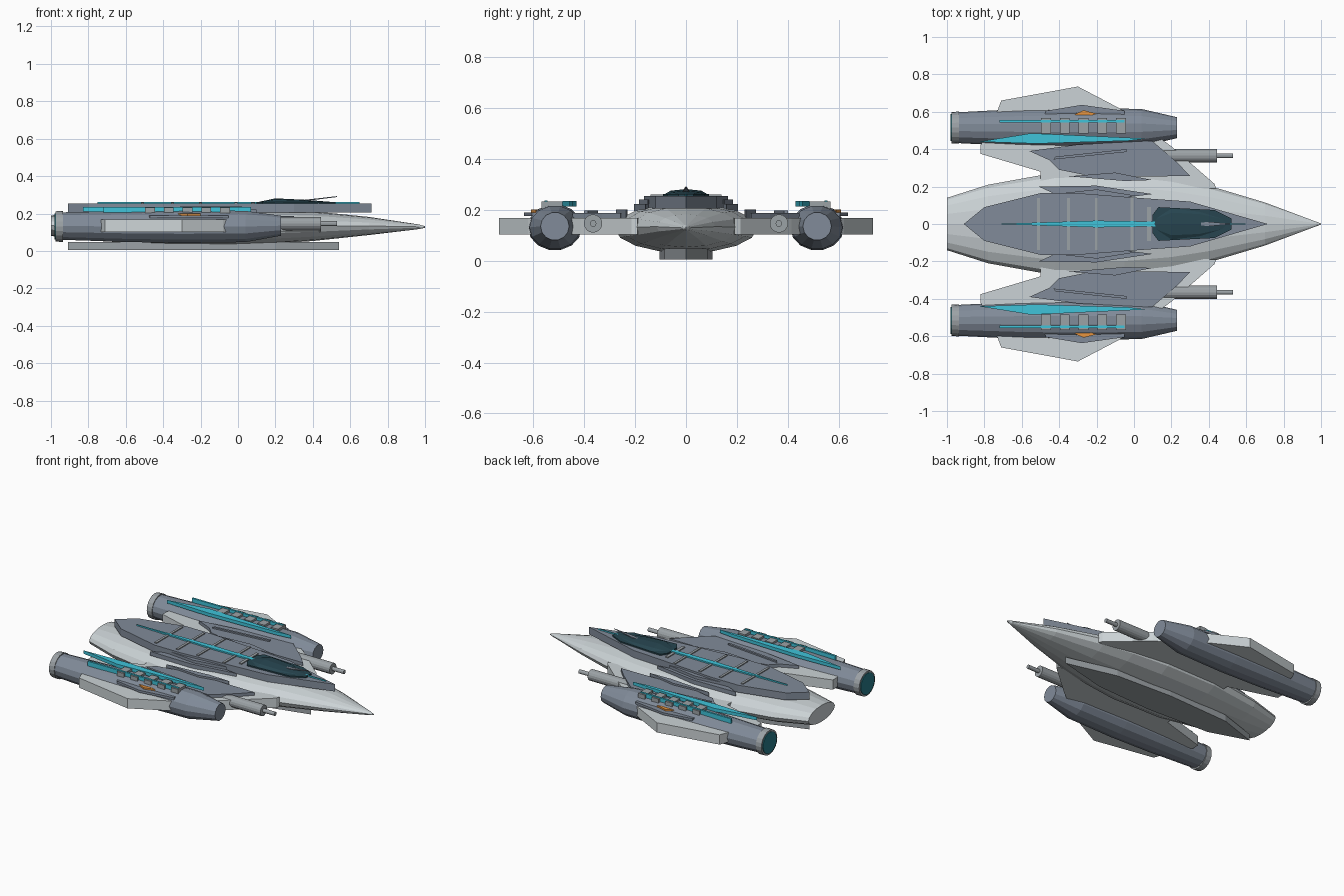
import bpy, bmesh
from math import sin, cos, pi


def material(name, rgb):
    m = bpy.data.materials.new(name)
    m.diffuse_color = (*rgb, 1)
    return m


LIGHT = material("light_hull", (0.60, 0.65, 0.67))
SLATE = material("slate", (0.22, 0.26, 0.32))
METAL = material("metal", (0.33, 0.36, 0.38))
CYAN = material("cyan_glow", (0.05, 0.55, 0.70))
TEAL = material("dark_glass", (0.02, 0.06, 0.08))
ENGINE = material("engine_glow", (0.02, 0.20, 0.25))
ORANGE = material("orange", (0.80, 0.30, 0.05))


def finish(name, bm, mat):
    bmesh.ops.recalc_face_normals(bm, faces=bm.faces)
    me = bpy.data.meshes.new(name)
    bm.to_mesh(me)
    bm.free()
    ob = bpy.data.objects.new(name, me)
    bpy.context.collection.objects.link(ob)
    me.materials.append(mat)
    return ob


def loft(name, stations, mat, y=0, n=12):
    """Skin elliptical sections (x, half width, z bottom, z top) along x."""
    bm = bmesh.new()
    rings = []
    for x, w, z0, z1 in stations:
        c, h = (z0 + z1) / 2, (z1 - z0) / 2
        rings.append([bm.verts.new((x, y + w * cos(2 * pi * i / n), c + h * sin(2 * pi * i / n)))
                      for i in range(n)])
    for a, b in zip(rings, rings[1:]):
        for i in range(n):
            j = (i + 1) % n
            bm.faces.new((a[i], a[j], b[j], b[i]))
    bm.faces.new(rings[0])
    bm.faces.new(rings[-1])
    return finish(name, bm, mat)


def plate(name, pts, z0, z1, mat, side=1, top=1.0):
    """Extruded outline in the xy plane; top < 1 tapers the upper face."""
    bm = bmesh.new()
    cx = sum(p[0] for p in pts) / len(pts)
    cy = sum(p[1] for p in pts) / len(pts)
    lo = [bm.verts.new((x, side * y, z0)) for x, y in pts]
    hi = [bm.verts.new((cx + (x - cx) * top, side * (cy + (y - cy) * top), z1)) for x, y in pts]
    bm.faces.new(lo)
    bm.faces.new(hi)
    for i in range(len(pts)):
        j = (i + 1) % len(pts)
        bm.faces.new((lo[i], lo[j], hi[j], hi[i]))
    return finish(name, bm, mat)


def sym(half):
    """Complete a half outline (y >= 0) across the centreline."""
    return half + [(x, -y) for x, y in reversed(half) if y > 0]


def bar(name, x0, x1, y0, y1, z0, z1, mat, side=1):
    return plate(name, [(x0, y0), (x1, y0), (x1, y1), (x0, y1)], z0, z1, mat, side)


# Central hull and keel
loft("main_hull", [(-1.0, 0.14, 0.08, 0.19), (-0.78, 0.21, 0.055, 0.205), (-0.42, 0.275, 0.035, 0.22),
                   (-0.05, 0.28, 0.03, 0.225), (0.2, 0.25, 0.04, 0.22), (0.4, 0.205, 0.053, 0.212),
                   (0.7, 0.115, 0.085, 0.182), (0.97, 0.014, 0.117, 0.141), (1.0, 0.003, 0.124, 0.132)],
     LIGHT, n=16)
plate("keel", sym([(0.54, 0), (0.2, 0.085), (-0.2, 0.105), (-0.65, 0.085), (-0.91, 0)]), 0.005, 0.048, METAL)

# Upper deck with ribs, spine and canopy
plate("upper_deck", sym([(0.715, 0), (0.3, 0.12), (0.02, 0.14), (-0.3, 0.165), (-0.5, 0.165),
                         (-0.8, 0.09), (-0.91, 0)]), 0.205, 0.253, SLATE)
for x in (-0.51, -0.35, -0.20, -0.01):
    bar("deck_rib", x - 0.008, x + 0.008, -0.14, 0.14, 0.25, 0.259, METAL)
bar("canopy_frame", 0.07, 0.09, -0.09, 0.09, 0.25, 0.259, METAL)
plate("spine_light", sym([(0.65, 0), (0.12, 0.013), (-0.2, 0.018), (-0.75, 0)]), 0.248, 0.262, CYAN)
plate("canopy", sym([(0.1, 0.05), (0.13, 0.09), (0.43, 0.075), (0.52, 0.03)]), 0.25, 0.262, TEAL)
loft("canopy_ridge", [(0.1, 0.03, 0.25, 0.26), (0.2, 0.085, 0.24, 0.281), (0.35, 0.075, 0.24, 0.274),
                      (0.5, 0.03, 0.25, 0.262)], TEAL, n=8)

# Raised sensor blade at the canopy tip
bm = bmesh.new()
bm.faces.new([bm.verts.new(p) for p in ((0.3, 0, 0.262), (0.4, 0.012, 0.272), (0.53, 0, 0.288), (0.4, -0.012, 0.272))])
blade = finish("sensor_blade", bm, SLATE)
blade.modifiers.new("thickness", "SOLIDIFY").thickness = 0.005

for s, tag in ((1, "left"), (-1, "right")):
    y = 0.515 * s
    # Wing running from the hull through the nacelle to the outer fin
    plate("wing_" + tag, [(0.44, 0.19), (0.43, 0.215), (0.2, 0.415), (-0.08, 0.62), (-0.30, 0.735),
                          (-0.71, 0.66), (-0.74, 0.58), (-0.82, 0.42), (-0.82, 0.375), (-0.5, 0.28),
                          (-0.5, 0.15)], 0.102, 0.167, LIGHT, s)
    # Dark armour over the wing root
    plate("wing_armour_" + tag, [(0.30, 0.257), (0.23, 0.33), (0.096, 0.445), (-0.3, 0.425), (-0.56, 0.39),
                                 (-0.45, 0.34), (-0.4, 0.29), (-0.2, 0.25)], 0.16, 0.188, SLATE, s)
    plate("wing_strip_" + tag, [(-0.43, 0.345), (-0.42, 0.36), (-0.04, 0.40), (-0.04, 0.385)],
          0.185, 0.197, SLATE, s)
    plate("hull_shard_" + tag, [(-0.35, 0.255), (-0.1, 0.275), (0.1, 0.235), (-0.05, 0.23)],
          0.165, 0.2, SLATE, s)
    plate("deck_shard_" + tag, [(-0.51, 0.2), (-0.2, 0.205), (0.1, 0.16), (-0.02, 0.145), (-0.4, 0.15)],
          0.195, 0.222, SLATE, s)
    plate("rear_shard_" + tag, [(-0.43, 0.16), (-0.2, 0.185), (0.02, 0.15), (-0.2, 0.13)],
          0.215, 0.24, SLATE, s)

    # Engine nacelle, nozzle ring and glow
    loft("nacelle_" + tag, [(-0.95, 0.082, 0.058, 0.208), (-0.6, 0.1, 0.046, 0.216), (-0.3, 0.106, 0.04, 0.222),
                            (0.04, 0.1, 0.045, 0.216), (0.23, 0.056, 0.08, 0.19)], SLATE, y, 14)
    loft("nozzle_ring_" + tag, [(-0.975, 0.084, 0.05, 0.212), (-0.935, 0.086, 0.048, 0.214)], METAL, y, 20)
    loft("engine_glow_" + tag, [(-0.98, 0.072, 0.061, 0.201), (-0.96, 0.072, 0.061, 0.201)], ENGINE, y, 20)

    # Lights, ribs and marker on the nacelle
    plate("nacelle_light_" + tag, [(-0.83, 0.44), (-0.55, 0.485), (0.07, 0.457), (-0.03, 0.445), (-0.52, 0.43)],
          0.212, 0.234, CYAN, s)
    bar("nacelle_line_" + tag, -0.72, -0.05, 0.543, 0.556, 0.205, 0.236, CYAN, s)
    for i in range(5):
        x = -0.47 + 0.1 * i
        bar("nacelle_rib_" + tag, x - 0.026, x + 0.026, 0.485, 0.568, 0.2, 0.232, METAL, s)
    plate("nacelle_plate_" + tag, [(-0.48, 0.58), (-0.47, 0.605), (-0.28, 0.637), (-0.05, 0.605), (-0.05, 0.58)],
          0.175, 0.19, SLATE, s)
    plate("marker_" + tag, [(-0.32, 0.585), (-0.27, 0.608), (-0.2, 0.59), (-0.25, 0.575)],
          0.18, 0.2, ORANGE, s)

    # Gun pod
    g = 0.365 * s
    loft("gun_body_" + tag, [(0.1, 0.036, 0.11, 0.182), (0.445, 0.036, 0.11, 0.182)], METAL, g, 16)
    loft("gun_barrel_" + tag, [(0.44, 0.013, 0.133, 0.159), (0.53, 0.013, 0.133, 0.159)], METAL, g, 12)
